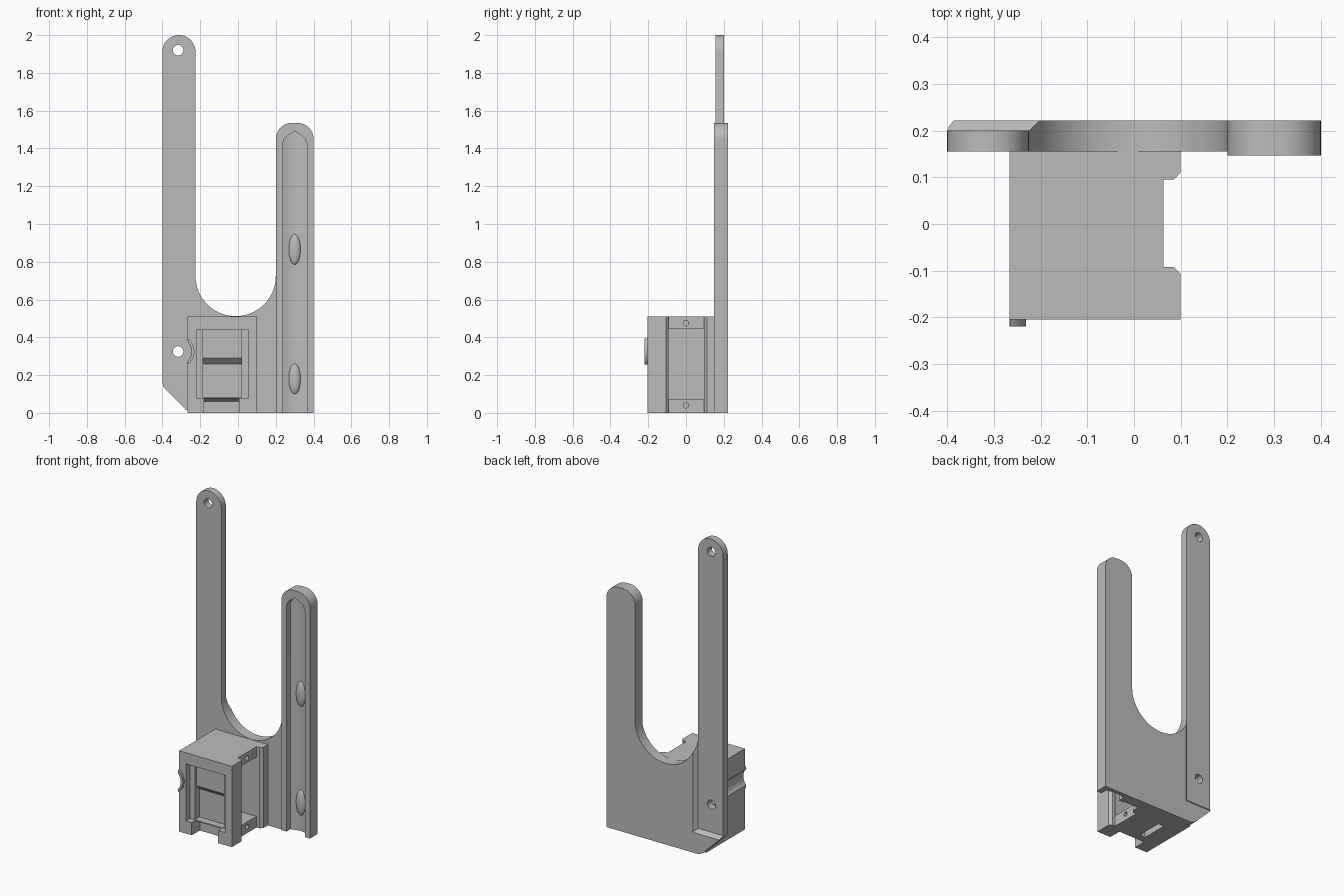
import bpy, bmesh
from math import sin, cos, radians

if "Cube" in bpy.data.objects:
    bpy.data.objects.remove(bpy.data.objects["Cube"])

grey = bpy.data.materials.new("mid grey")
grey.diffuse_color = (0.5, 0.5, 0.5, 1)
grey.use_nodes = True
grey.node_tree.nodes["Principled BSDF"].inputs["Base Color"].default_value = grey.diffuse_color


def arc(cx, cy, r, a0, a1, n=16):
    return [(cx + r * cos(radians(a0 + (a1 - a0) * i / n)),
             cy + r * sin(radians(a0 + (a1 - a0) * i / n))) for i in range(n + 1)]


def prism(name, pts, axis, lo, hi):
    """Extrude a closed 2D outline along an axis; the outline uses the other two axes in order."""
    def place(p, d):
        return {"x": (d, p[0], p[1]), "y": (p[0], d, p[1]), "z": (p[0], p[1], d)}[axis]
    bm = bmesh.new()
    a = [bm.verts.new(place(p, lo)) for p in pts]
    b = [bm.verts.new(place(p, hi)) for p in pts]
    bm.faces.new(a)
    bm.faces.new(b)
    for i in range(len(pts)):
        j = (i + 1) % len(pts)
        bm.faces.new((a[i], a[j], b[j], b[i]))
    bmesh.ops.recalc_face_normals(bm, faces=bm.faces)
    me = bpy.data.meshes.new(name)
    bm.to_mesh(me)
    bm.free()
    me.materials.append(grey)
    ob = bpy.data.objects.new(name, me)
    bpy.context.collection.objects.link(ob)
    return ob


def block(name, x0, x1, y0, y1, z0, z1):
    return prism(name, [(x0, y0), (x1, y0), (x1, y1), (x0, y1)], "z", z0, z1)


def rod(name, cx, cy, r, axis, lo, hi, n=32):
    return prism(name, arc(cx, cy, r, 0, 360, n)[:-1], axis, lo, hi)


def combine(target, other, op="DIFFERENCE"):
    m = target.modifiers.new("combine", "BOOLEAN")
    m.operation, m.solver, m.object = op, "EXACT", other
    bpy.context.view_layer.objects.active = target
    bpy.ops.object.modifier_apply(modifier=m.name)
    bpy.data.objects.remove(other, do_unlink=True)


HOLE_X, HOLE_Z = -0.317, 0.325

# Hollow housing
housing = block("housing", -0.267, 0.1, -0.205, 0.18, 0, 0.51)
cuts = [
    # side channel with flared mouth
    prism("channel", [(0.063, -0.092), (0.085, -0.092), (0.125, -0.132),
                      (0.125, 0.135), (0.085, 0.095), (0.063, 0.095)], "z", -0.1, 0.6),
    # inner cavity and floor slot
    block("cavity", -0.22, 0.08, -0.0915, 0.0945, 0.07, 0.445),
    block("floor_slot", -0.15, -0.11, -0.08, 0.085, -0.1, 0.1),
    # front window with stepped inner panel
    block("window", -0.22, 0.055, -0.3, -0.165, 0.08, 0.44),
    prism("panel", [(-0.2, 0.438), (-0.15, 0.438), (-0.15, 0.29), (-0.12, 0.26),
                    (-0.12, 0.082), (-0.2, 0.082)], "x", -0.185, 0.018),
    # notch through the lower frame
    block("notch", -0.18, 0.005, -0.3, -0.166, -0.1, 0.1),
    prism("notch_back", [(-0.2, -0.1), (-0.125, -0.1), (-0.125, 0.06), (-0.15, 0.075),
                         (-0.2, 0.075)], "x", -0.179, 0.004),
    # tool clearance along the left side
    rod("clearance", HOLE_X, HOLE_Z, 0.071, "y", -0.4, 0.4, 48),
]
# small screw holes in the side ledges
for z in (0.04, 0.475):
    cuts.append(rod("screw_hole", 0, z, 0.014, "x", 0.02, 0.2, 16))
for c in cuts:
    combine(housing, c)

# Crescent lip around the clearance
lip = prism("lip", arc(HOLE_X, HOLE_Z, 0.086, 53, -53) + arc(HOLE_X, HOLE_Z, 0.0712, -45, 45),
            "y", -0.22, -0.195)
combine(housing, lip, "UNION")

# Back plate with long arm and U-shaped opening
outline = ([(-0.23, 0), (-0.255, 0.005), (-0.275, 0.017), (-0.385, 0.127), (-0.397, 0.142), (-0.4, 0.165)]
           + arc(-0.3125, 1.9125, 0.0875, 180, 0, 24)
           + arc(-0.0125, 0.7245, 0.2125, 180, 360, 40)
           + [(0.25, 0.7245), (0.25, 0)])
bracket = prism("bracket", outline, "y", 0.155, 0.222)

# Thinner long arm: recess on the back with sloped inner side and ledge
recess = prism("recess", [(-0.5, 0.2), (-0.225, 0.2), (-0.175, 0.25), (-0.5, 0.25)], "z", 0.15, 2.2)
for v in recess.data.vertices:
    if v.co.z < 1:
        v.co.z -= v.co.y - 0.2
combine(bracket, recess)

# Short thicker arm
arm = prism("short_arm", [(0.4, 0), (0.4, 1.445)] + arc(0.315, 1.45, 0.085, 0, 90)
            + arc(0.285, 1.45, 0.085, 90, 180) + [(0.2, 0)], "y", 0.147, 0.222)
combine(bracket, arm, "UNION")

# Rounded groove with pointed top
groove = prism("groove", [(0.235, 0.1)] + [(0.235 + 0.13 * i / 12, 0.187 + 0.013 * sin(radians(15 * i)))
               for i in range(13)] + [(0.365, 0.1)], "z", -0.05, 1.6)
arch = prism("arch", [(0.2, -0.1), (0.2, 1.38), (0.235, 1.425), (0.245, 1.45), (0.262, 1.468), (0.3, 1.492),
                      (0.338, 1.468), (0.355, 1.45), (0.365, 1.425), (0.4, 1.38), (0.4, -0.1)],
             "y", 0.05, 0.25)
combine(groove, arch, "INTERSECT")
combine(bracket, groove)

# Mounting holes
for z in (HOLE_Z, 1.92):
    combine(bracket, rod("mount_hole", HOLE_X, z, 0.028, "y", 0.1, 0.3))

combine(bracket, housing, "UNION")

# Retaining bumps in the groove
for i, z in enumerate((0.18, 0.865)):
    bpy.ops.mesh.primitive_uv_sphere_add(segments=24, ring_count=16, location=(0.3, 0.2, z))
    bump = bpy.context.object
    bump.name = f"groove_bump_{i + 1}"
    bump.scale = (0.032, 0.02, 0.08)
    bump.data.materials.append(grey)
    bpy.ops.object.shade_smooth()

# Smooth curved walls, keep hard edges
bpy.ops.object.select_all(action="DESELECT")
bracket.select_set(True)
bpy.context.view_layer.objects.active = bracket
bpy.ops.object.shade_smooth_by_angle(angle=radians(25))
